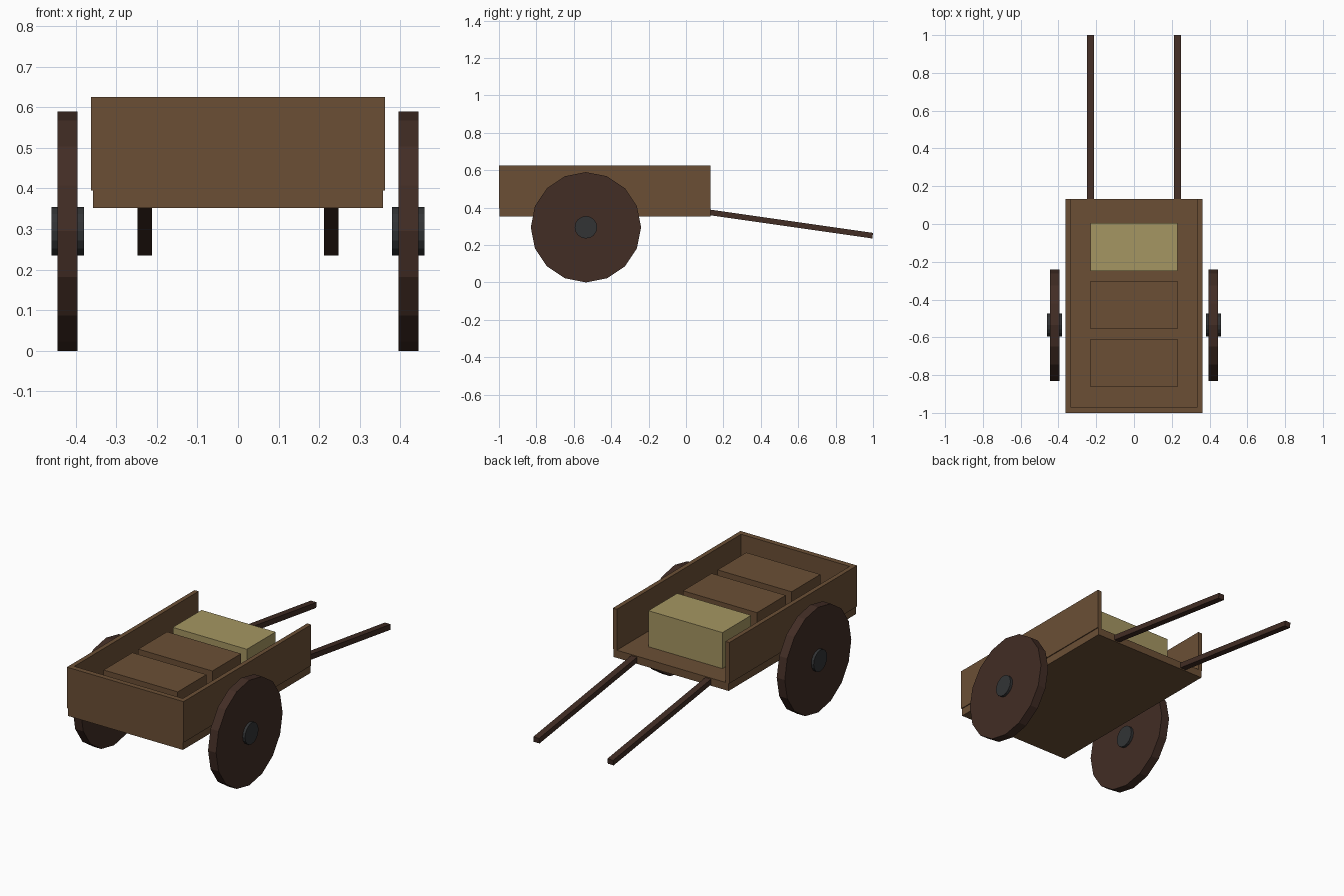
import bpy, bmesh, math
from mathutils import Matrix, Vector

if "Cube" in bpy.data.objects:
    bpy.data.objects.remove(bpy.data.objects["Cube"])


def material(name, rgb):
    m = bpy.data.materials.new(name)
    m.diffuse_color = (*rgb, 1)
    m.use_nodes = True
    m.node_tree.nodes["Principled BSDF"].inputs["Base Color"].default_value = m.diffuse_color
    return m


WOOD = material("brown wood", (0.147, 0.078, 0.036))
DARK = material("dark wood", (0.054, 0.026, 0.018))
STRAW = material("straw", (0.376, 0.305, 0.122))
IRON = material("dark iron", (0.032, 0.034, 0.036))


def finish(name, bm, mat):
    me = bpy.data.meshes.new(name)
    bm.to_mesh(me)
    bm.free()
    me.materials.append(mat)
    ob = bpy.data.objects.new(name, me)
    bpy.context.collection.objects.link(ob)
    return ob


def box(name, x, y, z, mat):
    """Box from (low, high) pairs on each axis."""
    bm = bmesh.new()
    size = [b - a for a, b in (x, y, z)]
    mid = Vector([(a + b) / 2 for a, b in (x, y, z)])
    bmesh.ops.create_cube(bm, size=1, matrix=Matrix.Translation(mid) @ Matrix.Diagonal((*size, 1)))
    return finish(name, bm, mat)


def disc(name, x, radius, width, sides, mat):
    """Flat-sided disc on the wheel axis."""
    bm = bmesh.new()
    bmesh.ops.create_cone(bm, cap_ends=True, segments=sides, radius1=radius, radius2=radius, depth=width,
                          matrix=Matrix.Translation((x, -0.535, 0.295)) @ Matrix.Rotation(math.pi / 2, 4, 'Y'))
    return finish(name, bm, mat)


# Cart bed, open at the handle end
box("floor", (-0.357, 0.357), (-0.998, 0.132), (0.352, 0.395), WOOD)
box("end_board", (-0.357, 0.357), (-1.0, -0.97), (0.395, 0.625), WOOD)

for side, s in (("left", -1), ("right", 1)):
    box(side + "_side_board", sorted((s * 0.337, s * 0.362)), (-1.0, 0.132), (0.395, 0.625), WOOD)
    # Solid wheels with iron hubs
    disc(side + "_wheel", s * 0.42, 0.295, 0.05, 16, DARK)
    disc(side + "_hub", s * 0.42, 0.06, 0.08, 16, IRON)
    # Sloping handle
    a, b = Vector((s * 0.23, 0.11, 0.377)), Vector((s * 0.23, 0.998, 0.25))
    handle = box(side + "_handle", (-0.018, 0.018), (-(b - a).length / 2, (b - a).length / 2), (-0.015, 0.015), DARK)
    handle.location = (a + b) / 2
    handle.rotation_euler.x = math.atan2(b.z - a.z, b.y - a.y)

# Cargo
box("rear_crate", (-0.23, 0.23), (-0.863, -0.608), (0.395, 0.592), WOOD)
box("middle_crate", (-0.23, 0.23), (-0.556, -0.301), (0.395, 0.592), WOOD)
box("straw_bale", (-0.23, 0.23), (-0.25, 0.005), (0.395, 0.597), STRAW)
